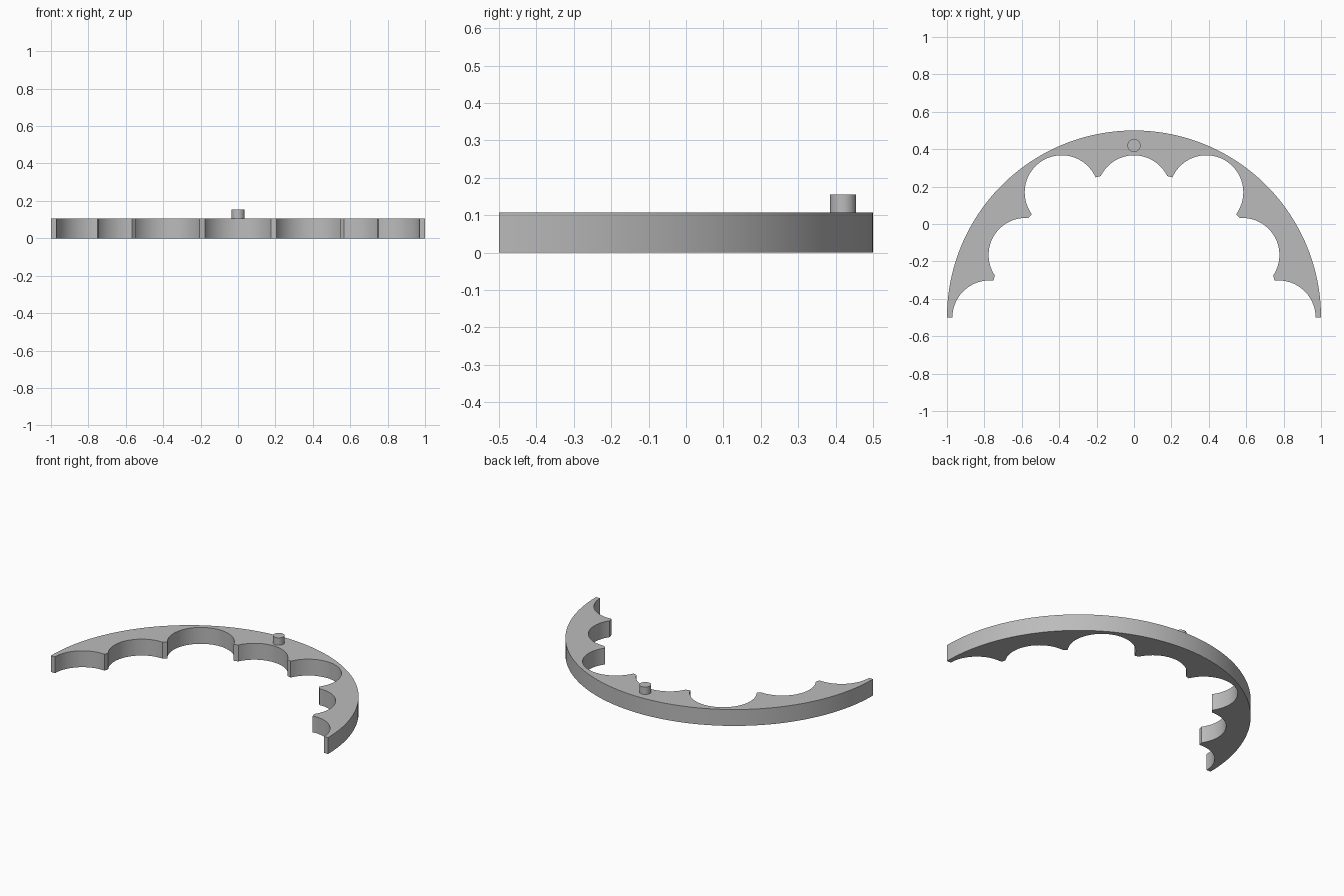
import bpy, bmesh
from math import cos, sin, acos, pi, radians
from mathutils import Vector, Matrix

if "Cube" in bpy.data.objects:
    bpy.data.objects.remove(bpy.data.objects["Cube"])

HEIGHT = 0.107
CENTRE_Y = -0.5
OUTER, INNER = 1.0, 0.777      # ring radii
SCALLOP = 0.198                # scallop radius
NEAR, FAR = 0.669, 0.773       # alternating scallop centre distances

grey = bpy.data.materials.new("grey")
grey.use_nodes = True
colour = (0.5, 0.5, 0.5, 1)
grey.diffuse_color = colour
grey.node_tree.nodes["Principled BSDF"].inputs["Base Color"].default_value = colour


def finish(bm, name):
    bmesh.ops.recalc_face_normals(bm, faces=bm.faces)
    mesh = bpy.data.meshes.new(name)
    bm.to_mesh(mesh)
    bm.free()
    obj = bpy.data.objects.new(name, mesh)
    bpy.context.collection.objects.link(obj)
    mesh.materials.append(grey)
    bpy.ops.object.select_all(action='DESELECT')
    obj.select_set(True)
    bpy.context.view_layer.objects.active = obj
    bpy.ops.object.shade_smooth_by_angle(angle=radians(30))
    return obj


def scallop_arc(index, steps=32):
    """Arc of one scallop, from its clockwise end to the other."""
    dist = NEAR if index % 2 else FAR
    limit = acos((INNER**2 - dist**2 - SCALLOP**2) / (2 * dist * SCALLOP))
    start = 0 if index == 0 else -limit
    end = 0 if index == 6 else limit
    turn = Matrix.Rotation(index * pi / 6, 2)
    for i in range(steps + 1):
        a = start + (end - start) * i / steps
        yield turn @ Vector((dist + SCALLOP * cos(a), SCALLOP * sin(a)))


# Half ring: smooth outer arc, scalloped inner edge
outline = [Vector((OUTER * cos(pi * i / 128), OUTER * sin(pi * i / 128)))
           for i in range(129)]
for k in reversed(range(7)):
    outline += reversed(list(scallop_arc(k)))

bm = bmesh.new()
base = bm.faces.new([bm.verts.new((p.x, p.y + CENTRE_Y, 0)) for p in outline])
top = bmesh.ops.extrude_face_region(bm, geom=[base], use_keep_orig=True)
bmesh.ops.translate(bm, vec=(0, 0, HEIGHT),
                    verts=[v for v in top["geom"] if isinstance(v, bmesh.types.BMVert)])
finish(bm, "scalloped_half_ring")

# Locating pin on the top face
bm = bmesh.new()
bmesh.ops.create_cone(bm, cap_ends=True, segments=48, radius1=0.035, radius2=0.035,
                      depth=0.055, matrix=Matrix.Translation((0, 0.42, 0.1275)))
finish(bm, "locating_pin")
